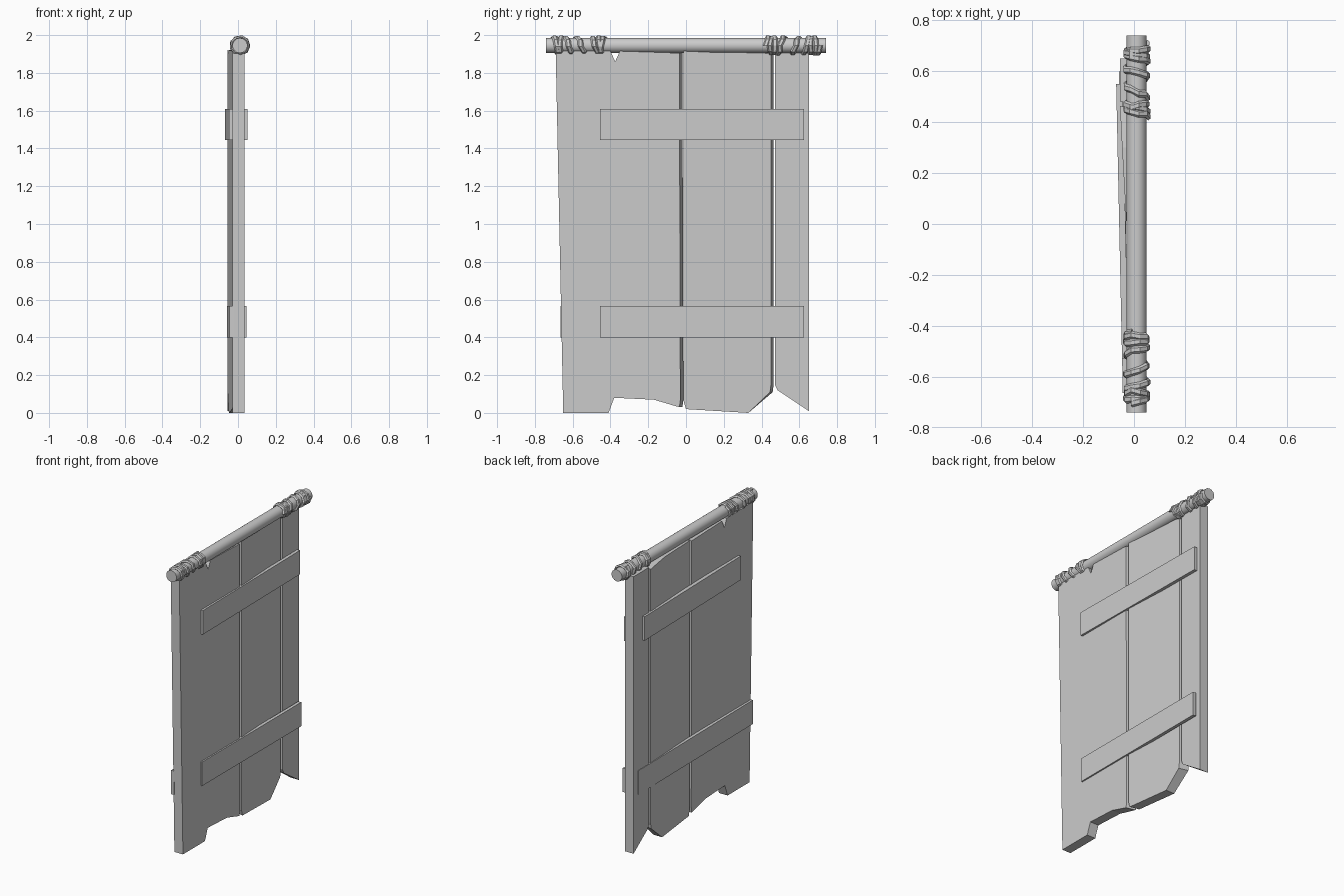
import bpy, bmesh, math, random
from mathutils import Vector

if "Cube" in bpy.data.objects:
    bpy.data.objects.remove(bpy.data.objects["Cube"])

random.seed(4)
grey = bpy.data.materials.new("plain_grey")
grey.diffuse_color = (0.6, 0.6, 0.6, 1)
grey.use_nodes = True
grey.node_tree.nodes["Principled BSDF"].inputs["Base Color"].default_value = grey.diffuse_color


def finish(name, bm):
    bmesh.ops.recalc_face_normals(bm, faces=bm.faces)
    me = bpy.data.meshes.new(name)
    bm.to_mesh(me)
    bm.free()
    me.materials.append(grey)
    ob = bpy.data.objects.new(name, me)
    bpy.context.collection.objects.link(ob)
    return ob


def slab(name, outline, front_x, thick, skew=lambda y: 0):
    """Extrude a (y, z) outline along x; skew slants the inner side walls."""
    bm = bmesh.new()
    f = [bm.verts.new((front_x(y), y, z)) for y, z in outline]
    b = [bm.verts.new((front_x(y) - thick, y + skew(y), z)) for y, z in outline]
    bm.faces.new(f)
    bm.faces.new(b[::-1])
    n = len(f)
    for i in range(n):
        bm.faces.new((f[i], b[i], b[(i + 1) % n], f[(i + 1) % n]))
    return finish(name, bm)


# Three ragged planks, the middle one turned so the far one sits further back
slab("wide_plank",
     [(-.65, 0), (-.41, 0), (-.38, .08), (-.17, .07), (-.035, .03), (-.03, .07),
      (-.035, 1.905), (-.35, 1.915), (-.375, 1.86), (-.40, 1.915), (-.69, 1.92)],
     lambda y: .035, .065, lambda y: .016 if y > -.05 else 0)
slab("middle_plank",
     [(-.012, .06), (0, .02), (.33, 0), (.445, .11), (.45, .15), (.45, 1.90),
      (.30, 1.92), (-.012, 1.915)],
     lambda y: .035 - .025 * (y + .01) / .46, .065,
     lambda y: .014 if y < .02 or y > .43 else 0)
slab("narrow_plank",
     [(.47, .15), (.485, .12), (.65, .01), (.65, 1.92), (.47, 1.92)],
     lambda y: .01, .065, lambda y: .012 if y < .5 else 0)


# Cross boards: name, y range, z range, outer x at each end, thickness
def board(name, y0, y1, z0, z1, xa, xb, thick):
    slab(name, [(y0, z0), (y1, z0), (y1, z1), (y0, z1)],
         lambda y: xa + (xb - xa) * (y - y0) / (y1 - y0), thick)


board("front_upper_board", -.455, .625, 1.445, 1.61, .05, .036, .022)
board("front_lower_board", -.455, .625, .40, .565, .045, .045, .022)
board("back_upper_board", -.53, .55, 1.445, 1.61, -.022, -.045, .025)
board("back_lower_board", -.665, .60, .40, .565, -.024, -.038, .021)

# Top pole
PX, PZ = .01, 1.945
bpy.ops.mesh.primitive_cylinder_add(vertices=14, radius=.04, depth=1.48,
                                    location=(PX, 0, PZ), rotation=(math.pi / 2, 0, 0))
pole = bpy.context.object
pole.name = "pole"
pole.data.materials.append(grey)
bpy.ops.object.shade_smooth_by_angle(angle=math.radians(35))


# Rope lashings: a flattened strand winding along the pole, tangled at both ends
def rope(name, side):
    keys = [.425, .47, .44, .50, .58, .64, .69, .655, .705]
    steps = 9
    bm = bmesh.new()
    rings = []
    for i in range((len(keys) - 1) * steps + 1):
        k, t = min(i // steps, len(keys) - 2), i / steps
        y = side * (keys[k] + (keys[k + 1] - keys[k]) * (t - k)) + random.uniform(-.005, .005)
        a = 2 * math.pi * t + (0 if side > 0 else 2)
        r = .044 + random.uniform(-.002, .003)
        out = Vector((math.cos(a), 0, math.sin(a)))
        c = Vector((PX, y, PZ)) + out * r
        rings.append([bm.verts.new(c + out * .010 * math.sin(s * math.pi / 3)
                                   + Vector((0, .015 * math.cos(s * math.pi / 3), 0)))
                      for s in range(6)])
    for p, q in zip(rings, rings[1:]):
        for s in range(6):
            bm.faces.new((p[s], p[(s + 1) % 6], q[(s + 1) % 6], q[s]))
    bm.faces.new(rings[0])
    bm.faces.new(rings[-1][::-1])
    finish(name, bm)


rope("left_rope", -1)
rope("right_rope", 1)
